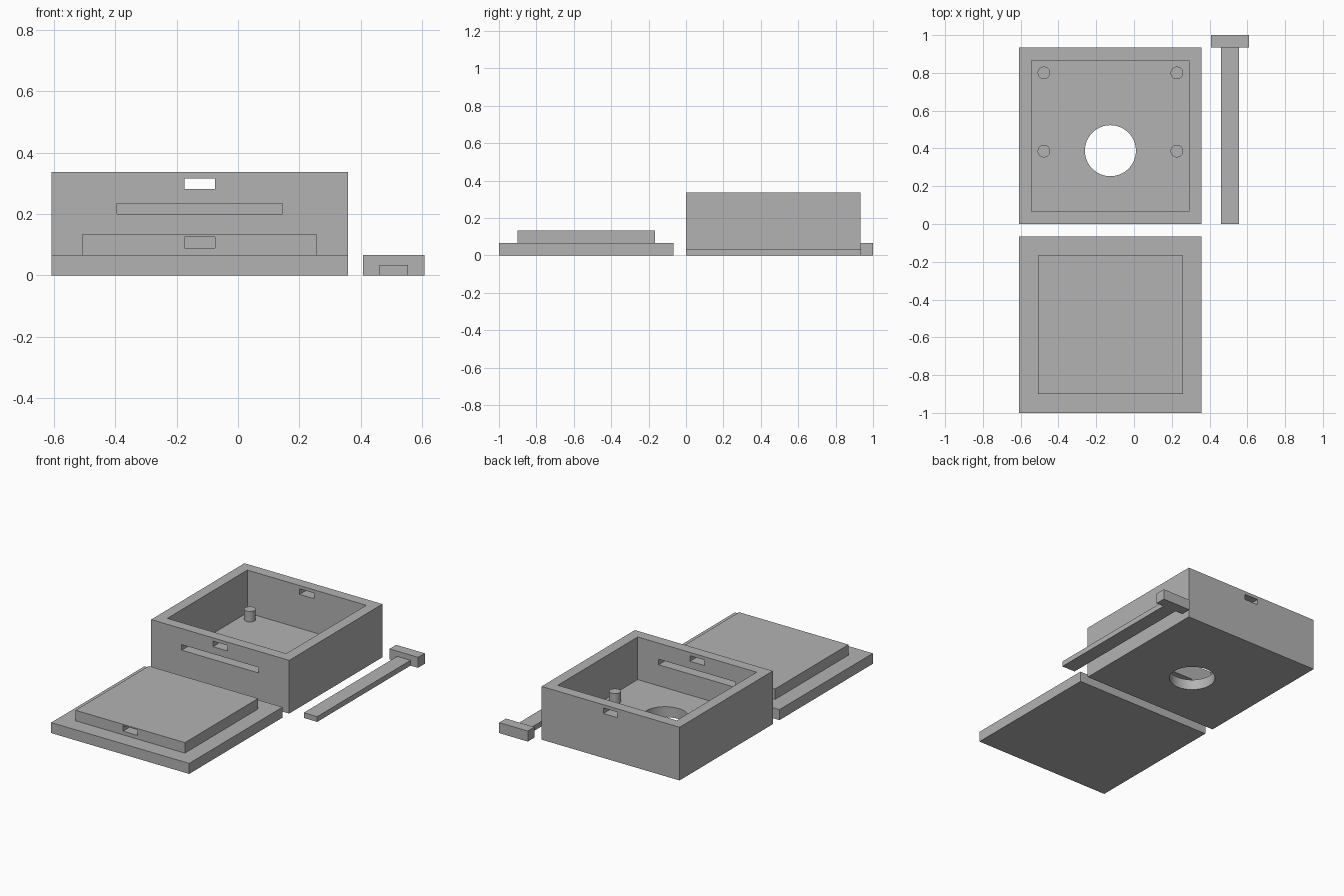
import bpy
import math

default_cube = bpy.data.objects.get("Cube")
if default_cube:
    bpy.data.objects.remove(default_cube, do_unlink=True)

grey = bpy.data.materials.new("plain grey")
grey.use_nodes = True
grey.diffuse_color = (0.45, 0.45, 0.45, 1)
grey.node_tree.nodes["Principled BSDF"].inputs["Base Color"].default_value = grey.diffuse_color

U = 1 / 30        # modelling unit
MID = -0.125      # centre line of the box and lid


def block(name, x, y, z):
    """Box spanning the given (low, high) ranges."""
    bpy.ops.mesh.primitive_cube_add(size=1, location=[sum(r) / 2 for r in (x, y, z)])
    ob = bpy.context.object
    ob.name = name
    ob.scale = [r[1] - r[0] for r in (x, y, z)]
    bpy.ops.object.transform_apply(location=False, rotation=False, scale=True)
    ob.data.materials.append(grey)
    return ob


def rod(name, x, y, z, radius, sides=48):
    """Upright cylinder spanning the z range."""
    bpy.ops.mesh.primitive_cylinder_add(vertices=sides, radius=radius, depth=z[1] - z[0],
                                        location=(x, y, sum(z) / 2))
    ob = bpy.context.object
    ob.name = name
    ob.data.materials.append(grey)
    bpy.ops.object.shade_smooth_by_angle(angle=math.radians(30))
    return ob


def combine(ob, other, operation):
    """Apply a boolean and remove the helper object."""
    mod = ob.modifiers.new("shape", 'BOOLEAN')
    mod.operation = operation
    mod.solver = 'EXACT'
    mod.object = other
    bpy.ops.object.select_all(action='DESELECT')
    bpy.context.view_layer.objects.active = ob
    ob.select_set(True)
    bpy.ops.object.modifier_apply(modifier=mod.name)
    bpy.data.objects.remove(other, do_unlink=True)


def about_mid(width):
    return (MID - width / 2, MID + width / 2)


# Open box with a round hole in the floor
case = block("case", about_mid(29 * U), (0, 28 * U), (0, 0.337))
cutters = [
    block("cavity_cutter", about_mid(25 * U), (2 * U, 26 * U), (2 * U, 0.5)),
    rod("floor_hole_cutter", MID, 0.388, (-0.1, 0.2), 0.135, 64),
    block("latch_slot_cutter", about_mid(0.1), (-0.1, 1.1), (0.281, 0.316)),
    block("front_slot_cutter", about_mid(0.54), (-0.1, 0.05 + U), (0.2, 0.235)),
]
for cutter in cutters:
    combine(case, cutter, 'DIFFERENCE')
bpy.ops.object.shade_smooth_by_angle(angle=math.radians(30))

# Mounting pegs on the floor
for side, x in (("right", MID - 0.352), ("left", MID + 0.352)):
    for end, y in (("front", 0.386), ("back", 0.8)):
        rod(f"peg_{end}_{side}", x, y, (2 * U, 4 * U), U)

# Lid with a raised plug and a latch slot through the plug
lid = block("lid", about_mid(29 * U), (-1, -2 * U), (0, 2 * U))
plug = block("lid_plug", about_mid(23 * U), (-27 * U, -5 * U), (U, 4 * U))
combine(lid, plug, 'UNION')
slot = block("lid_slot_cutter", about_mid(0.1), (-0.95, -0.12), (0.09, 0.125))
combine(lid, slot, 'DIFFERENCE')

# Sliding latch bar with a head at the back
bar = block("latch_bar", (0.461, 0.555), (0, 29 * U), (0, U))
head = block("latch_head", (0.408, 0.608), (28 * U, 1), (0, 2 * U))
combine(bar, head, 'UNION')
